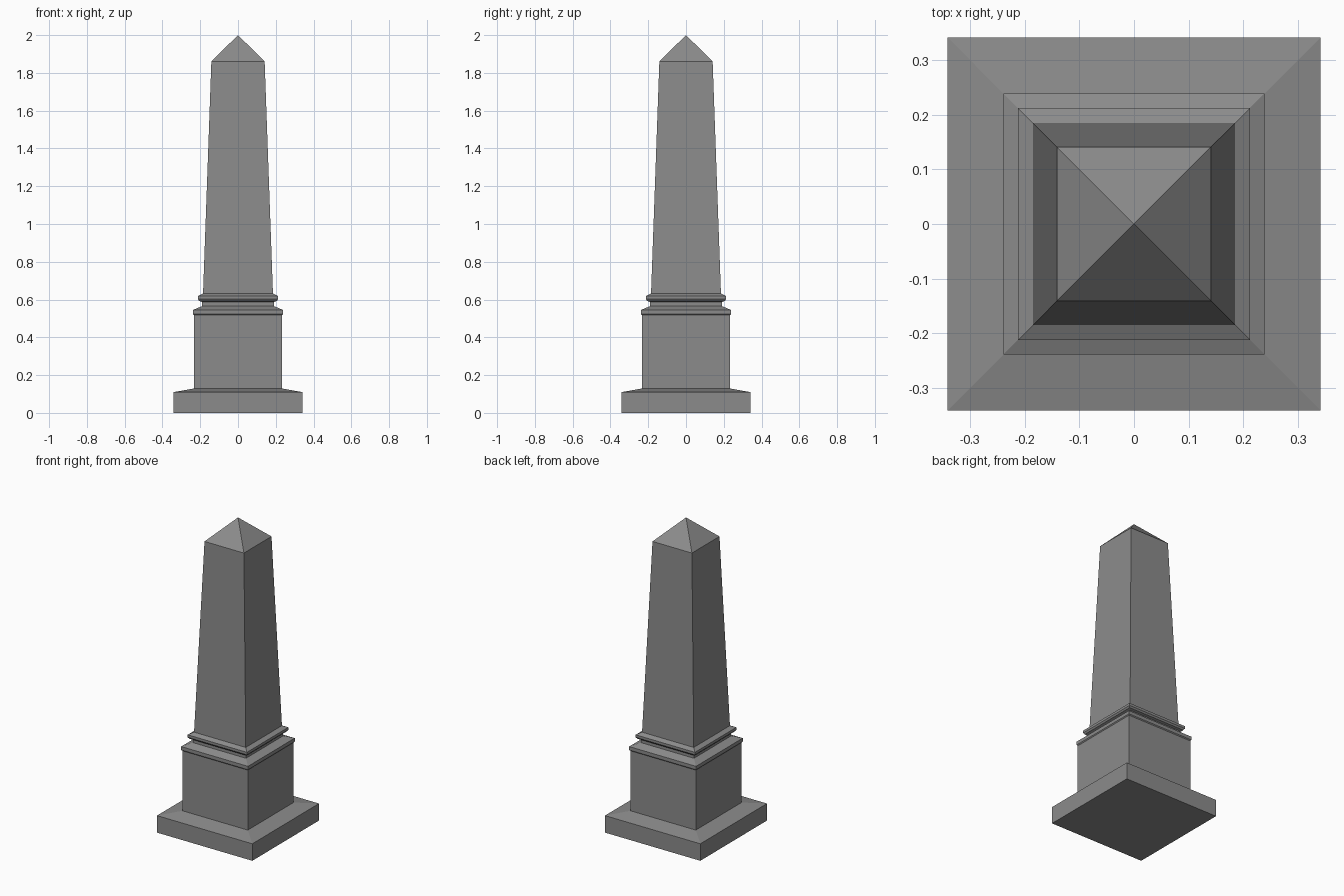
import bpy
import bmesh

if "Cube" in bpy.data.objects:
    bpy.data.objects.remove(bpy.data.objects["Cube"])

# Dark grey stone
stone = bpy.data.materials.new("dark_stone")
stone.diffuse_color = (0.26, 0.26, 0.26, 1)
stone.use_nodes = True
stone.node_tree.nodes["Principled BSDF"].inputs["Base Color"].default_value = stone.diffuse_color


def square_loft(name, profile, close_bottom=False):
    """Stack square rings given as (half width, height); zero width makes an apex."""
    bm = bmesh.new()
    rings = []
    for half, z in profile:
        if half == 0:
            rings.append([bm.verts.new((0, 0, z))] * 4)
        else:
            rings.append([bm.verts.new((sx * half, sy * half, z))
                          for sx, sy in ((-1, -1), (1, -1), (1, 1), (-1, 1))])
    for low, high in zip(rings, rings[1:]):
        for i in range(4):
            j = (i + 1) % 4
            corners = [low[i], low[j], high[j], high[i]]
            bm.faces.new(list(dict.fromkeys(corners)))
    if close_bottom:
        bm.faces.new(rings[0][::-1])
    mesh = bpy.data.meshes.new(name)
    bm.to_mesh(mesh)
    bm.free()
    mesh.materials.append(stone)
    obj = bpy.data.objects.new(name, mesh)
    bpy.context.collection.objects.link(obj)
    return obj


# Wide ground slab with sloping top
square_loft("base_slab", [(0.341, 0), (0.341, 0.110), (0.234, 0.129)], True)

# Square pedestal block
square_loft("pedestal", [(0.234, 0.129), (0.234, 0.517)])

# Projecting lip, recessed neck and collar under the shaft
square_loft("moulding", [
    (0.234, 0.517), (0.239, 0.523), (0.239, 0.545),
    (0.19, 0.565), (0.19, 0.587),
    (0.205, 0.592), (0.212, 0.602), (0.212, 0.618), (0.185, 0.632)])

# Tapered shaft
square_loft("shaft", [(0.185, 0.632), (0.141, 1.861)])

# Pyramid tip
square_loft("pyramid_cap", [(0.141, 1.861), (0, 2.0)])
